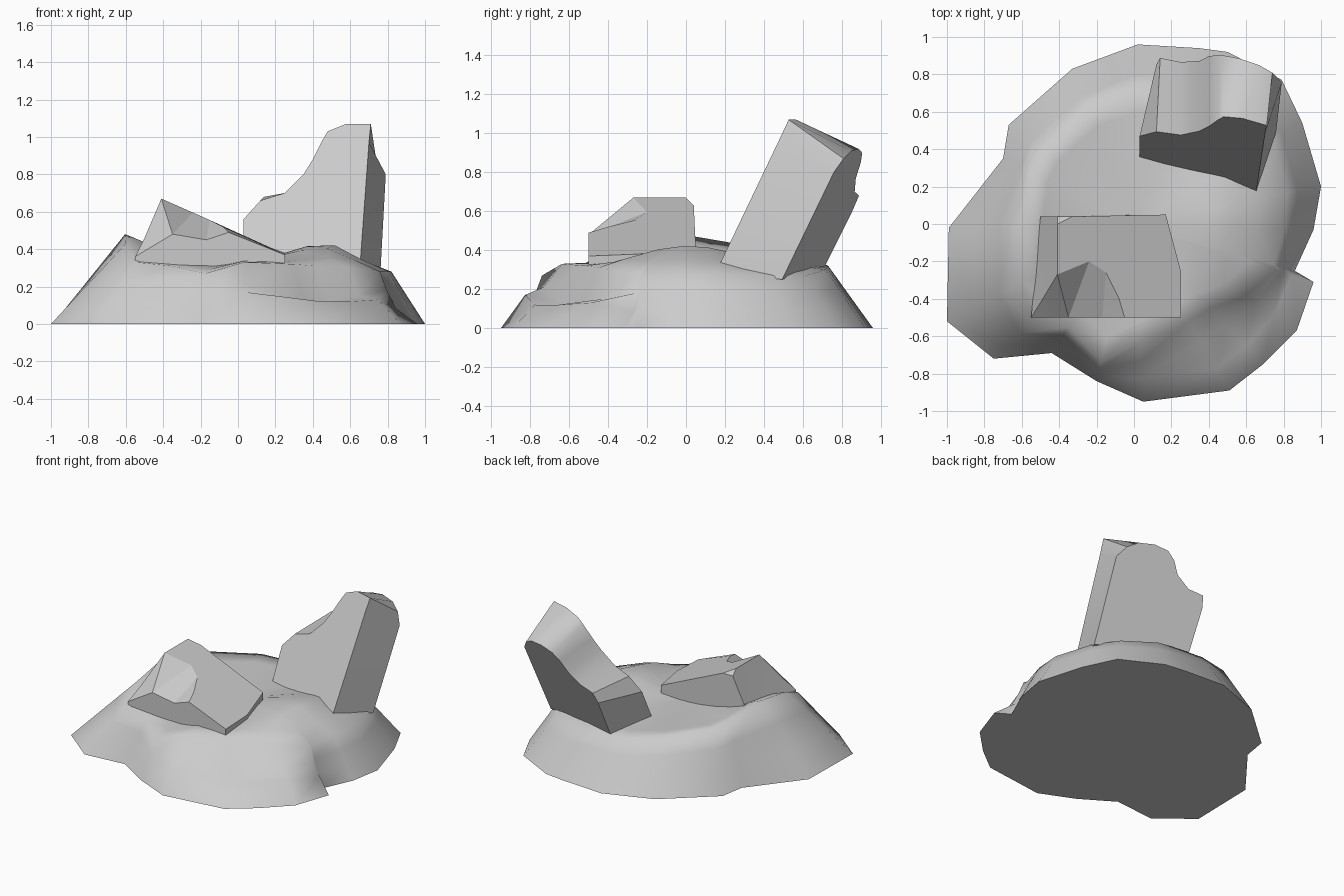
import bpy
import bmesh
import math
from mathutils import Vector

cube = bpy.data.objects.get("Cube")
if cube:
    bpy.data.objects.remove(cube, do_unlink=True)

stone = bpy.data.materials.new("grey_stone")
stone.use_nodes = True
grey = (0.6, 0.6, 0.6, 1)
stone.diffuse_color = grey
stone.node_tree.nodes["Principled BSDF"].inputs["Base Color"].default_value = grey


def finish(name, bm, angle):
    """Turn a bmesh into a stone object with sharp edges kept."""
    bmesh.ops.recalc_face_normals(bm, faces=bm.faces[:])
    mesh = bpy.data.meshes.new(name)
    bm.to_mesh(mesh)
    bm.free()
    mesh.materials.append(stone)
    obj = bpy.data.objects.new(name, mesh)
    bpy.context.collection.objects.link(obj)
    bpy.ops.object.select_all(action="DESELECT")
    obj.select_set(True)
    bpy.context.view_layer.objects.active = obj
    bpy.ops.object.shade_smooth_by_angle(angle=math.radians(angle))


def bridge(bm, lower, upper):
    """Join two closed rings of equal length with quads."""
    count = len(lower)
    for i in range(count):
        j = (i + 1) % count
        bm.faces.new((lower[i], lower[j], upper[j], upper[i]))


# Mound: footprint x, y, then how far out the rim sits and its height
footprint = [
    (.02, .96, .76, .32), (-.33, .83, .76, .36), (-.67, .53, .75, .40),
    (-.70, .35, .80, .43), (-.99, -.02, .61, .48), (-1, -.52, .60, .43),
    (-.75, -.72, .73, .33), (-.44, -.69, .80, .31), (-.2, -.84, .88, .27),
    (.05, -.95, .67, .33), (.51, -.89, .58, .32), (.69, -.75, .60, .31),
    (.87, -.57, .68, .30), (.96, -.31, .79, .28), (.86, -.25, .87, .28),
    (.96, -.03, .84, .28), (1, .2, .82, .28), (.9, .54, .83, .27),
    (.79, .77, .80, .27), (.5, .92, .78, .30), (.35, .94, .77, .31),
]
# Low front ledge: scale and height of its crest and of the hollow behind it
ledge = {
    9: ((.87, .17), (.77, .21)), 10: ((.87, .12), (.70, .12)),
    11: ((.87, .12), (.71, .12)), 12: ((.86, .13), (.74, .15)),
    13: ((.88, .08), (.83, .18)),
}


def slope_point(index, step):
    """Point on the flank, step 0 at the ground and 1 at the rim."""
    x, y, rim, height = footprint[index]
    scale, z = 1 + (rim - 1) * step, height * step
    if index in ledge and 0 < step < 1:
        crest, hollow = ledge[index]
        scale, z = crest if step < .5 else hollow
    return Vector((x * scale, y * scale, z))


def plateau_point(index, inward):
    """Point inside the rim, with a swell beside the tall slab."""
    x, y, rim, height = footprint[index]
    x, y = x * rim * inward, y * rim * inward
    swell = .11 * math.exp(-(x - .47) ** 2 / .04 - (y - .03) ** 2 / .12)
    return Vector((x, y, .345 + (height - .345) * inward ** 2 + swell))


def mound():
    bm = bmesh.new()
    indices = range(len(footprint))
    rings = [[bm.verts.new(slope_point(i, s)) for i in indices] for s in (0, .35, .7, 1)]
    rings += [[bm.verts.new(plateau_point(i, s)) for i in indices] for s in (.82, .64, .45, .2)]
    for lower, upper in zip(rings, rings[1:]):
        bridge(bm, lower, upper)
    bm.faces.new(rings[0])
    centre = bm.verts.new((0, 0, .345))
    for a, b in zip(rings[-1], rings[-1][1:] + rings[-1][:1]):
        bm.faces.new((a, b, centre))
    finish("mound", bm, 80)


# Tall slab: broken outline of the front and back faces, as x and z
tall_front = [
    (.65, .28), (.70, .97), (.71, 1.07), (.58, 1.07), (.48, 1.03), (.45, .98),
    (.40, .88), (.35, .8), (.25, .7), (.12, .66), (.03, .56), (.03, .3),
]
tall_back = [
    (.76, .25), (.79, .8), (.74, .87), (.67, .91), (.56, .92), (.46, .9),
    (.4, .85), (.35, .77), (.25, .7), (.14, .68), (.12, .6), (.12, .29),
]


def tall_slab():
    bm = bmesh.new()

    def outline(points, depth):
        return [bm.verts.new((x, .199 - .29 * x + .499 * z + depth, z)) for x, z in points]

    front, back = outline(tall_front, 0), outline(tall_back, .39)
    bm.faces.new(front)
    bm.faces.new(back)
    bridge(bm, front, back)
    finish("tall_slab", bm, 35)


# Fallen slab: named corners, with a chipped hollow at the front corner
corners = {
    "ridge_front": (-.41, -.27, .67), "ridge_back": (-.41, .0, .67),
    "ridge_end": (-.41, .04, .63),
    "tail_back": (.17, .05, .41), "tail_mid": (.25, -.25, .38),
    "tail_front": (.25, -.5, .37), "chip_right": (-.05, -.5, .49),
    "chip_bend": (-.08, -.4, .52), "chip_top": (-.15, -.26, .555),
    "chip_left": (-.24, -.2, .595), "chip_low": (-.17, -.5, .45),
    "chip_lip": (-.35, -.5, .48), "side_lip": (-.5, -.42, .46),
    "side_front": (-.55, -.5, .36), "side_back": (-.5, .04, .45),
    "top_back": (-.33, .04, .63),
}
# Corners that drop straight down into the mound
grounded = ("side_front", "tail_front", "tail_mid", "tail_back", "side_back")
panels = [
    "ridge_front ridge_back top_back tail_back tail_mid tail_front "
    "chip_right chip_bend chip_top chip_left",
    "ridge_back ridge_end top_back",
    "chip_right chip_bend chip_low", "chip_bend chip_top chip_low",
    "chip_top chip_left chip_low", "chip_left chip_lip chip_low",
    "chip_left ridge_front chip_lip", "ridge_front side_lip chip_lip",
    "side_lip side_front chip_lip", "ridge_front ridge_back ridge_end side_back side_lip",
    "side_lip side_back side_front",
    "side_front chip_lip chip_low chip_right tail_front tail_front_base side_front_base",
    "tail_front tail_mid tail_mid_base tail_front_base",
    "tail_mid tail_back tail_back_base tail_mid_base",
    "tail_back top_back ridge_end side_back side_back_base tail_back_base",
    "side_back side_front side_front_base side_back_base",
    "side_front_base tail_front_base tail_mid_base tail_back_base side_back_base",
]


def fallen_slab():
    bm = bmesh.new()
    verts = {name: bm.verts.new(co) for name, co in corners.items()}
    for name in grounded:
        x, y, z = corners[name]
        verts[name + "_base"] = bm.verts.new((x, y, .31))
    for panel in panels:
        bm.faces.new([verts[name] for name in panel.split()])
    finish("fallen_slab", bm, 15)


mound()
tall_slab()
fallen_slab()
